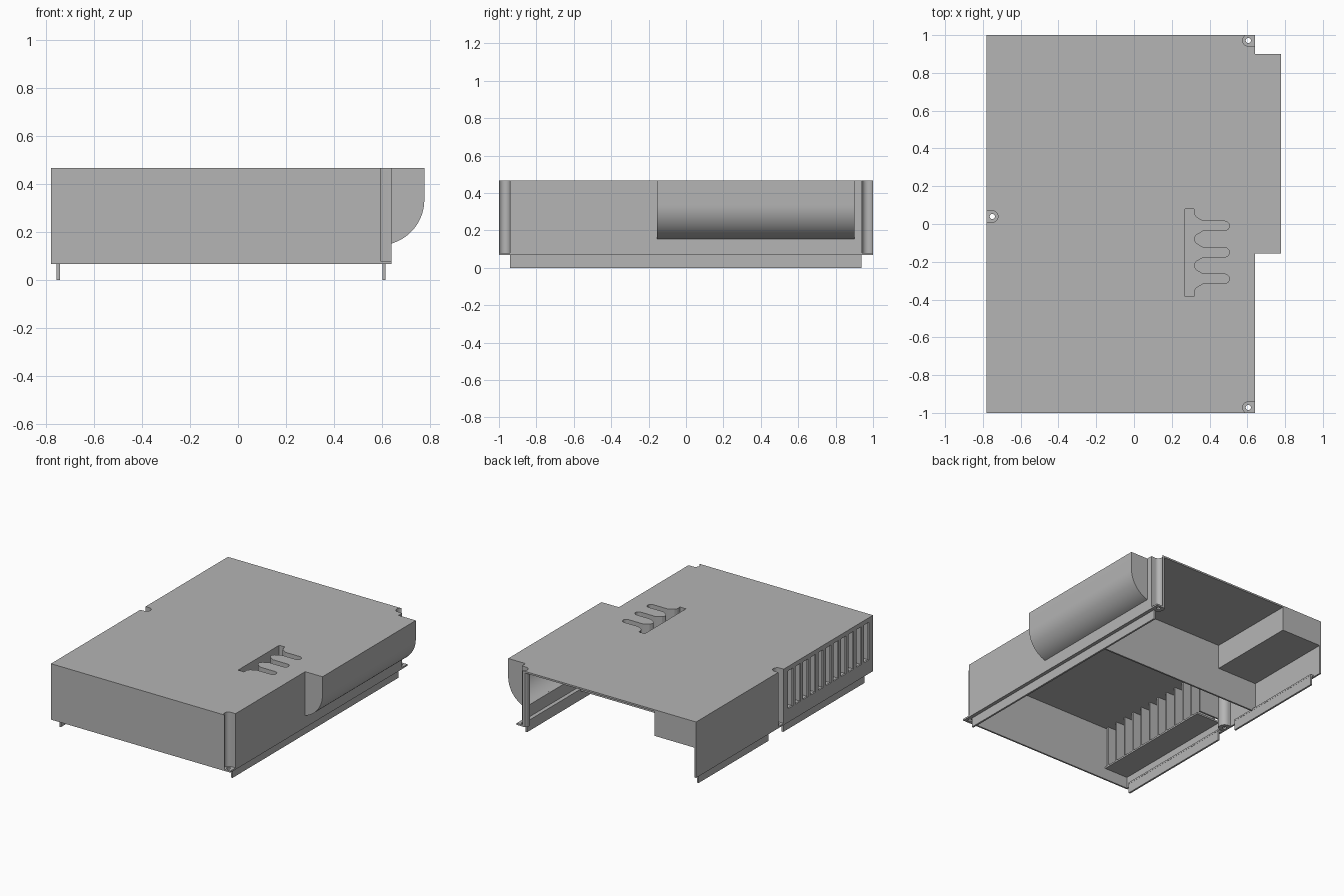
import bpy, bmesh, math
from mathutils import Vector

if "Cube" in bpy.data.objects:
    bpy.data.objects.remove(bpy.data.objects["Cube"])

grey = bpy.data.materials.new("plain grey")
grey.diffuse_color = (0.46, 0.46, 0.46, 1)
grey.use_nodes = True
grey.node_tree.nodes["Principled BSDF"].inputs["Base Color"].default_value = grey.diffuse_color
cutters = []


def prism(name, pts, lo, hi, axis="z"):
    """Extrude a 2D outline along z (outline in xy) or y (outline in xz)."""
    bm = bmesh.new()
    place = (lambda p, h: (p[0], p[1], h)) if axis == "z" else (lambda p, h: (p[0], h, p[1]))
    face = bm.faces.new([bm.verts.new(place(p, lo)) for p in pts])
    ext = bmesh.ops.extrude_face_region(bm, geom=[face])
    move = Vector((0, 0, hi - lo)) if axis == "z" else Vector((0, hi - lo, 0))
    bmesh.ops.translate(bm, vec=move, verts=[v for v in ext["geom"] if isinstance(v, bmesh.types.BMVert)])
    bmesh.ops.recalc_face_normals(bm, faces=bm.faces)
    mesh = bpy.data.meshes.new(name)
    bm.to_mesh(mesh)
    bm.free()
    mesh.materials.append(grey)
    ob = bpy.data.objects.new(name, mesh)
    bpy.context.collection.objects.link(ob)
    return ob


def box(name, x0, x1, y0, y1, z0, z1):
    return prism(name, [(x0, y0), (x1, y0), (x1, y1), (x0, y1)], z0, z1)


def cutter(ob):
    ob.hide_render = True
    cutters.append(ob)
    return ob


def cut(ob, *tools):
    bpy.context.view_layer.objects.active = ob
    for tool in tools:
        m = ob.modifiers.new("cut", "BOOLEAN")
        m.operation, m.solver, m.object = "DIFFERENCE", "EXACT", tool
        bpy.ops.object.modifier_apply(modifier=m.name)


def arc(cx, cy, r, a0, a1, n=12):
    return [(cx + r * math.cos(math.radians(a0 + (a1 - a0) * i / n)),
             cy + r * math.sin(math.radians(a0 + (a1 - a0) * i / n))) for i in range(n + 1)]


def smooth(ob):
    bpy.ops.object.select_all(action="DESELECT")
    bpy.context.view_layer.objects.active = ob
    ob.select_set(True)
    bpy.ops.object.shade_smooth_by_angle(angle=math.radians(30))


T = 0.012                       # sheet thickness
L, R, RB = -0.78, 0.64, 0.777   # left side, right side, bulge side
BOT, TOP = 0.067, 0.467
CEIL = TOP - T
B0, B1 = -0.155, 0.90           # bulge ends

# main shell
top_plate = prism("top_plate", [(L, -1), (R, -1), (R, B0), (RB, B0), (RB, B1), (R, B1), (R, 1), (L, 1)], CEIL, TOP)
front_wall = box("front_wall", L, R, -1, -1 + T, BOT, CEIL)
left_wall = box("left_wall", L, L + T, -1 + T, 1, BOT, CEIL)
right_wall = box("right_wall", R - T, R, -1 + T, 1, BOT, CEIL)
divider_wall = box("divider_wall", L + T, R - T, 0.325, 0.337, BOT, CEIL)
rear_block = box("rear_block", L + T, -0.45, 0.337, 1, 0.28, CEIL)

# rounded side duct, hollow and open to the inside
outer = arc(0.587, 0.335, 0.19, -74, 0, 20)
inner = arc(0.587, 0.335, 0.178, -72.7, 0, 20)
side_duct = prism("side_duct", outer + [(RB, CEIL), (RB - T, CEIL)] + inner[::-1], B0, B1, "y")
smooth(side_duct)
for name, y in (("duct_front_cap", B0), ("duct_rear_cap", B1 - T)):
    prism(name, [(R, 0.165)] + inner + [(RB - T, CEIL), (R, CEIL)], y, y + T, "y")
cut(right_wall, cutter(box("duct_opening", R - 0.1, R + 0.05, B0 + T, B1 - T, 0.165, CEIL - 0.003)))

# screw wells: sleeve, groove open to the side, floor tab with a hole
for label, cx, cy, s in (("front", 0.605, -0.972, 1), ("rear", 0.605, 0.972, 1), ("left", -0.75, 0.04, -1)):
    def slot(r, reach):
        a = arc(cx, cy, r, 90, 270, 16) if s > 0 else arc(cx, cy, r, -90, 90, 16)
        end = cx + s * reach
        return a + [(end, a[-1][1]), (end, a[0][1])]
    reach = abs((R if s > 0 else L) - cx)
    outline = [(x, max(-1, min(1, y))) for x, y in slot(0.042, reach)]
    sleeve = prism(label + "_screw_sleeve", outline, BOT, CEIL)
    groove = cutter(prism("groove", slot(0.03, 0.08), BOT + T, TOP + 0.05))
    hole = cutter(prism("hole", arc(cx, cy, 0.014, 0, 337.5, 15), BOT - 0.05, TOP))
    cut(sleeve, groove, hole)
    smooth(sleeve)
    cut(top_plate, groove)
    for wall in ((left_wall,) if s < 0 else (right_wall, front_wall) if cy < 0 else (right_wall,)):
        cut(wall, groove)

# comb-shaped recess in the top
comb = [(0.27, -0.385), (0.317, -0.385)]
for c in (-0.29, -0.15, -0.01):
    comb += [(0.317, c - 0.064), (0.328, c - 0.047), (0.365, c - 0.025)]
    comb += arc(0.48, c, 0.025, -90, 90, 8)
    comb += [(0.365, c + 0.025), (0.328, c + 0.047), (0.317, c + 0.064)]
comb += [(0.317, 0.08), (0.27, 0.08)]
recess = cutter(prism("recess", comb, 0.36, TOP + 0.05))
recess_pocket = box("recess_pocket", 0.258, 0.517, -0.397, 0.092, 0.348, CEIL)
cut(recess_pocket, recess)
cut(top_plate, recess)

# louvred inlet: slots in the left wall, fins and shelf behind
PITCH, COUNT = 0.086, 11
for i in range(COUNT):
    y = -0.065 - PITCH * i
    cut(left_wall, cutter(box("slot", L - 0.05, L + 0.05, y - 0.028, y + 0.028, 0.165, 0.435)))
for i in range(COUNT + 1):
    y = -0.022 - PITCH * i
    box("louvre_fin", L + T, -0.585, y - 0.006, y + 0.006, 0.16, CEIL)
shelf = [(L + T, -0.04), (L + T, -1 + T), (-0.58, -1 + T), (-0.58, -0.04)]
prism("louvre_shelf", shelf, 0.148, 0.16)

# bottom ledges and locating rails
box("right_ledge", 0.60, R - T, -0.93, 0.93, BOT, BOT + T)
box("right_rail", 0.602, 0.615, -0.94, 0.937, 0, BOT + T)
for label, y0, y1 in (("front", -0.94, -0.02), ("rear", 0.15, 0.937)):
    box("left_ledge_" + label, L + T, -0.742, y0, y1, BOT, BOT + T)
    box("left_rail_" + label, -0.756, -0.743, y0, y1, 0, BOT + T)

for c in cutters:
    bpy.data.objects.remove(c, do_unlink=True)
